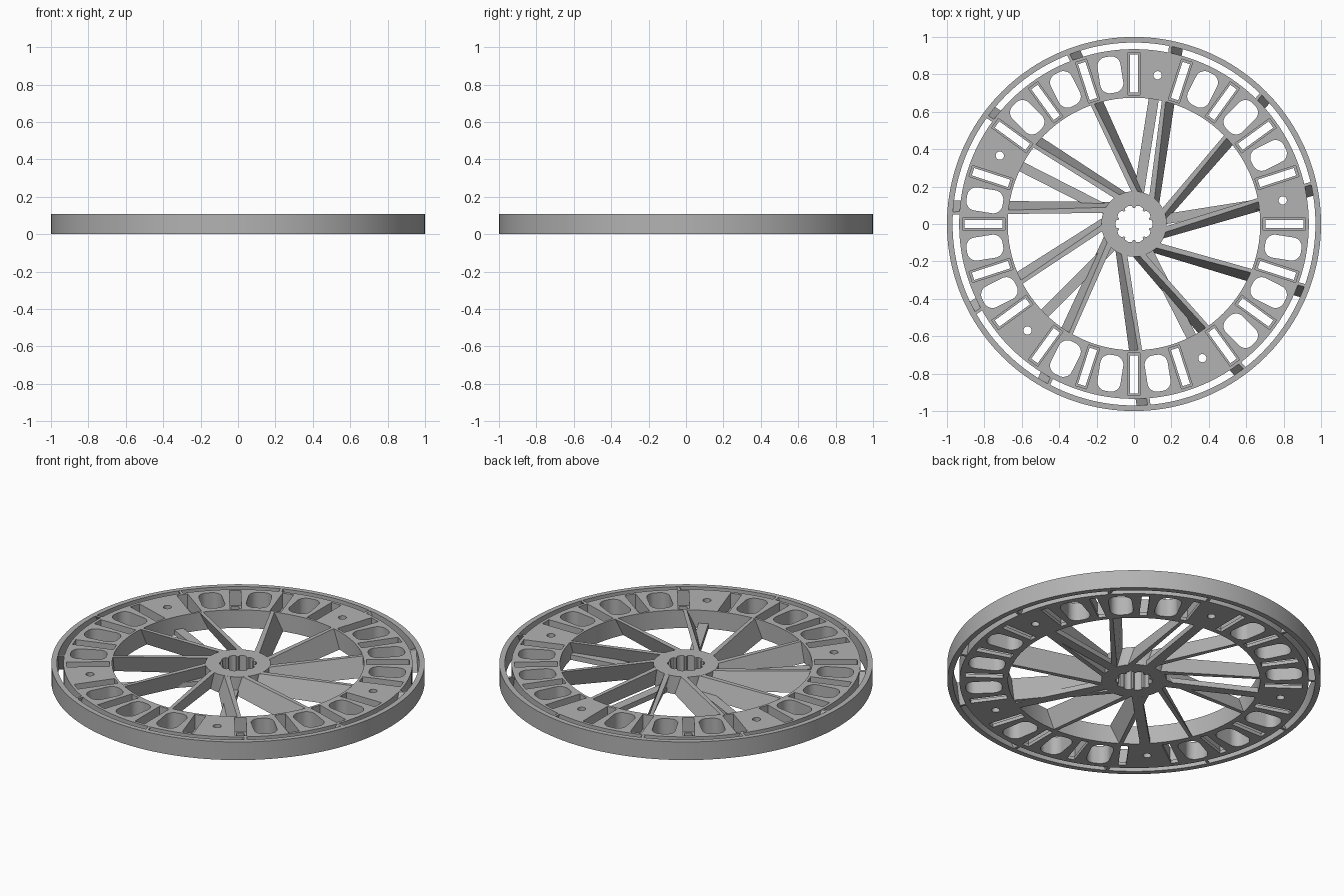
import bpy, bmesh
from math import sin, cos, pi, radians
from mathutils import Matrix, Vector

HEIGHT = 0.107
BLADES = 11

cube = bpy.data.objects.get("Cube")
if cube:
    bpy.data.objects.remove(cube, do_unlink=True)

grey = bpy.data.materials.new("plain grey")
grey.use_nodes = True
grey.diffuse_color = (0.45, 0.45, 0.45, 1)
grey.node_tree.nodes["Principled BSDF"].inputs["Base Color"].default_value = (0.45, 0.45, 0.45, 1)


def circle(radius, steps=128, centre=(0, 0)):
    return [(centre[0] + radius * cos(2 * pi * i / steps),
             centre[1] + radius * sin(2 * pi * i / steps)) for i in range(steps)]


def turned(points, degrees):
    a = radians(degrees)
    return [(x * cos(a) - y * sin(a), x * sin(a) + y * cos(a)) for x, y in points]


def box(x0, x1, half):
    return [(x0, -half), (x1, -half), (x1, half), (x0, half)]


def oval(x0, x1, half, steps=12):
    """Rounded opening that is long in the radial direction."""
    r = 0.05
    corners = [(x1 - r, half - r, 0), (x0 + r, half - r, 90),
               (x0 + r, r - half, 180), (x1 - r, r - half, 270)]
    return [(cx + r * cos(radians(a + 90 * i / steps)), cy + r * sin(radians(a + 90 * i / steps)))
            for cx, cy, a in corners for i in range(steps + 1)]


def plate(name, loops, height=HEIGHT):
    """Extrude a flat outline with holes into a solid standing on z = 0."""
    curve = bpy.data.curves.new(name, 'CURVE')
    curve.dimensions = '2D'
    curve.fill_mode = 'BOTH'
    curve.extrude = height / 2
    for loop in loops:
        spline = curve.splines.new('POLY')
        spline.points.add(len(loop) - 1)
        for p, (x, y) in zip(spline.points, loop):
            p.co = (x, y, 0, 1)
        spline.use_cyclic_u = True
    obj = bpy.data.objects.new(name, curve)
    bpy.context.collection.objects.link(obj)
    select(obj)
    bpy.ops.object.convert(target='MESH')
    obj = bpy.context.object
    bm = bmesh.new()
    bm.from_mesh(obj.data)
    bmesh.ops.remove_doubles(bm, verts=bm.verts, dist=0.0001)
    bmesh.ops.recalc_face_normals(bm, faces=bm.faces)
    bmesh.ops.translate(bm, verts=bm.verts, vec=(0, 0, height / 2))
    bm.to_mesh(obj.data)
    bm.free()
    return finish(obj)


def select(obj):
    bpy.ops.object.select_all(action='DESELECT')
    obj.select_set(True)
    bpy.context.view_layer.objects.active = obj


def finish(obj):
    obj.data.materials.clear()
    obj.data.materials.append(grey)
    select(obj)
    bpy.ops.object.shade_smooth_by_angle(angle=radians(30))
    return obj


def mesh_object(name, bm):
    bmesh.ops.recalc_face_normals(bm, faces=bm.faces)
    mesh = bpy.data.meshes.new(name)
    bm.to_mesh(mesh)
    bm.free()
    obj = bpy.data.objects.new(name, mesh)
    bpy.context.collection.objects.link(obj)
    return obj


def section(t):
    """Slanted blade cross-section at distance t along the blade."""
    k = (t - 0.12) / 0.85
    top0, top1 = 0.06 - 0.01 * k, 0.09 - 0.025 * k
    low0, low1 = 0.088 + 0.022 * k, 0.118 + 0.007 * k
    return [(t, top0, HEIGHT - 0.0005), (t, top1, HEIGHT - 0.0005), (t, low1, 0.0005), (t, low0, 0.0005)]


def blade_set(name, t0, t1):
    bm = bmesh.new()
    for i in range(BLADES):
        turn = Matrix.Rotation(pi + 2 * pi * i / BLADES, 4, 'Z')
        # offsets run to the clockwise side of each blade
        ends = [[bm.verts.new(turn @ Vector((x, -y, z))) for x, y, z in section(t)] for t in (t0, t1)]
        bm.faces.new(ends[0])
        bm.faces.new(ends[1])
        for j in range(4):
            n = (j + 1) % 4
            bm.faces.new((ends[0][j], ends[0][n], ends[1][n], ends[1][j]))
    return finish(mesh_object(name, bm))


# Outer band
plate("outer_band", [circle(1.0, 160), circle(0.97, 160)])

# Main rim: slots, rounded openings and five pin holes
loops = [circle(0.935), circle(0.675)]
for i in range(20):
    loops.append(turned(box(0.702, 0.905, 0.021), 18 * i))
    middle = 18 * i + 9
    if i % 4 == 0:
        loops.append(turned(circle(0.022, 24, (0.805, 0)), middle))
    else:
        loops.append(turned(oval(0.71, 0.905, 0.062), middle))
rim = plate("slotted_rim", loops)

# Wider pocket over each slot
bm = bmesh.new()
for i in range(20):
    place = (Matrix.Rotation(radians(18 * i), 4, 'Z') @ Matrix.Translation((0.8035, 0, 0.12))
             @ Matrix.Diagonal((0.229, 0.062, 0.2, 1)))
    bmesh.ops.create_cube(bm, size=1, matrix=place)
cutter = mesh_object("pocket_cutter", bm)
cutter.hide_render = True
cut = rim.modifiers.new("pockets", 'BOOLEAN')
cut.operation = 'DIFFERENCE'
cut.object = cutter
select(rim)
bpy.ops.object.modifier_move_to_index(modifier=cut.name, index=0)
bpy.ops.object.modifier_apply(modifier=cut.name)
bpy.data.objects.remove(cutter, do_unlink=True)

# Hub with a splined bore
bore = []
for i in range(10):
    for a, r in ((-12, 0.096), (-4, 0.1), (4, 0.1), (12, 0.096), (15, 0.085), (21, 0.085)):
        bore.append((r * cos(radians(36 * i + a)), r * sin(radians(36 * i + a))))
plate("hub", [circle(0.175, 64), bore])

# Slanted blades, and their short continuation to the outer band
blade_set("blades", 0.13, 0.673)
blade_set("band_links", 0.925, 0.972)

# Five low radial struts
for i in range(5):
    plate("low_strut_%d" % (i + 1), [turned(box(0.15, 0.68, 0.027), 9 + 72 * i)], 0.03)
